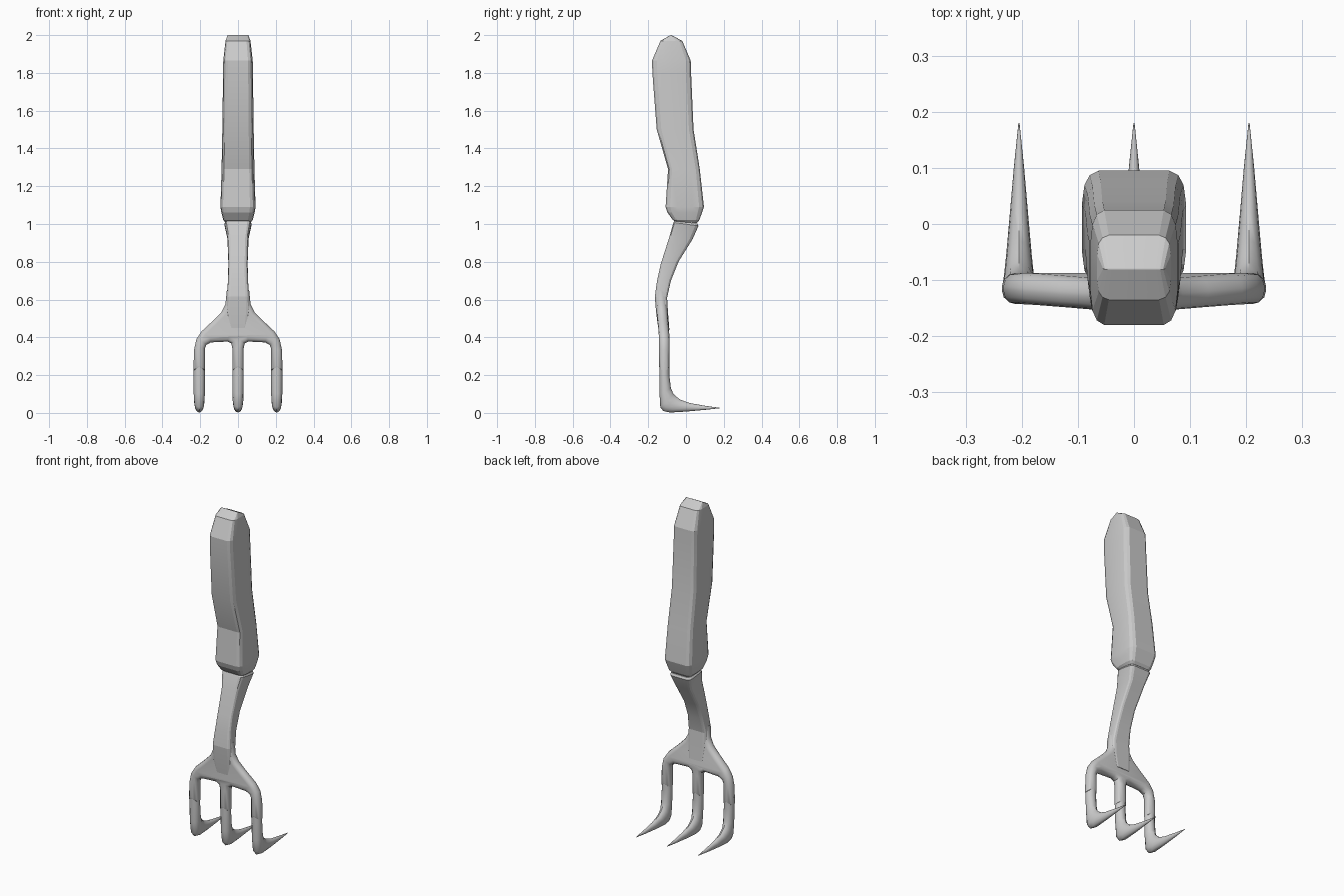
import bpy, bmesh, math
from mathutils import Vector

if "Cube" in bpy.data.objects:
    bpy.data.objects.remove(bpy.data.objects["Cube"])

# Unit cross-sections: u runs along x, v runs from the front edge to the back edge
quarter = [(1, 0), (1, .4), (.95, .75), (.85, .92), (.68, 1)]
half = quarter + [(-u, v) for u, v in reversed(quarter)]
SOFT_BOX = half + [(-u, -v) for u, v in half[1:-1]]
ROUND = [(math.cos(i * math.pi / 6), math.sin(i * math.pi / 6)) for i in range(12)]


def finish(obj, angle):
    bpy.ops.object.select_all(action='DESELECT')
    obj.select_set(True)
    bpy.context.view_layer.objects.active = obj
    bpy.ops.object.shade_smooth_by_angle(angle=math.radians(angle))


def loft(name, stations, section, x=0, angle=30):
    """Each station: front y, front z, back y, back z, half width."""
    bm = bmesh.new()
    rings = []
    for y1, z1, y2, z2, hw in stations:
        a, b = Vector((x, y1, z1)), Vector((x, y2, z2))
        mid, arm = (a + b) / 2, (b - a) / 2
        rings.append([bm.verts.new(mid + arm * v + Vector((hw * u, 0, 0))) for u, v in section])
    n = len(section)
    for r, s in zip(rings, rings[1:]):
        for i in range(n):
            bm.faces.new((r[i], r[(i + 1) % n], s[(i + 1) % n], s[i]))
    bm.faces.new(rings[0])
    bm.faces.new(rings[-1])
    bmesh.ops.recalc_face_normals(bm, faces=bm.faces)
    me = bpy.data.meshes.new(name)
    bm.to_mesh(me)
    bm.free()
    obj = bpy.data.objects.new(name, me)
    bpy.context.collection.objects.link(obj)
    finish(obj, angle)
    return obj


# Curved grip with ridge top and notch at the bottom
loft("handle", [
    (-.081, 2.0, -.079, 2.0, .055),
    (-.135, 1.97, -.02, 1.97, .066),
    (-.18, 1.865, .025, 1.865, .078),
    (-.178, 1.8, .027, 1.8, .079),
    (-.155, 1.5, .04, 1.5, .083),
    (-.095, 1.29, .073, 1.29, .087),
    (-.108, 1.09, .095, 1.09, .093),
    (-.098, 1.06, .085, 1.06, .088),
    (-.07, 1.022, .07, 1.02, .078),
    (-.055, 1.012, .058, 1.005, .066),
], SOFT_BOX, angle=12)

# Bent neck
loft("neck", [
    (-.062, 1.016, .06, 1.003, .066),
    (-.066, 1.008, .066, .99, .072),
    (-.09, .925, .035, .92, .056),
    (-.133, .79, -.04, .80, .051),
    (-.153, .70, -.08, .70, .053),
    (-.165, .615, -.1, .61, .06),
    (-.158, .53, -.095, .53, .062),
    (-.146, .44, -.088, .44, .05),
], SOFT_BOX, angle=12)

# Fork head: rounded plate from a bevelled outline
right = [(.037, .62), (.042, .57), (.066, .52), (.115, .47), (.174, .415), (.197, .38),
         (.208, .33), (.21, .25), (.2, .25), (.2, .345), (.188, .378), (.15, .398),
         (.05, .403), (.014, .385), (.005, .345), (.005, .25)]
outline = right + [(-x, z) for x, z in reversed(right)]
cu = bpy.data.curves.new("fork_outline", 'CURVE')
cu.dimensions = '2D'
cu.fill_mode = 'BOTH'
cu.extrude = .003
cu.bevel_depth = .025
cu.bevel_resolution = 2
sp = cu.splines.new('POLY')
sp.points.add(len(outline) - 1)
for p, (x, z) in zip(sp.points, outline):
    p.co = (x, z, 0, 1)
sp.use_cyclic_u = True
tmp = bpy.data.objects.new("fork_outline", cu)
bpy.context.collection.objects.link(tmp)
bpy.context.view_layer.update()
me = bpy.data.meshes.new_from_object(tmp.evaluated_get(bpy.context.evaluated_depsgraph_get()))
bpy.data.objects.remove(tmp)
for v in me.vertices:
    x, z, d = v.co
    v.co = (x, -d - .115 - .017 * max(0, min(1, (z - .4) / .2)), z)
bm = bmesh.new()
bm.from_mesh(me)
bmesh.ops.remove_doubles(bm, verts=bm.verts, dist=.0001)
bmesh.ops.recalc_face_normals(bm, faces=bm.faces)
bm.to_mesh(me)
bm.free()
fork = bpy.data.objects.new("fork_head", me)
bpy.context.collection.objects.link(fork)
finish(fork, 35)

# Three hooked tines
tine = [
    (-.142, .27, -.088, .27, .03),
    (-.141, .2, -.088, .2, .03),
    (-.14, .1, -.08, .13, .03),
    (-.136, .03, -.066, .10, .028),
    (-.12, .01, -.05, .085, .026),
    (-.085, .002, -.03, .07, .023),
    (0, .007, .02, .052, .017),
    (.1, .016, .105, .037, .009),
    (.18, .025, .18, .027, .001),
]
for side, x in (("left", -.205), ("middle", 0), ("right", .205)):
    loft("tine_" + side, tine, ROUND, x=x, angle=40)
